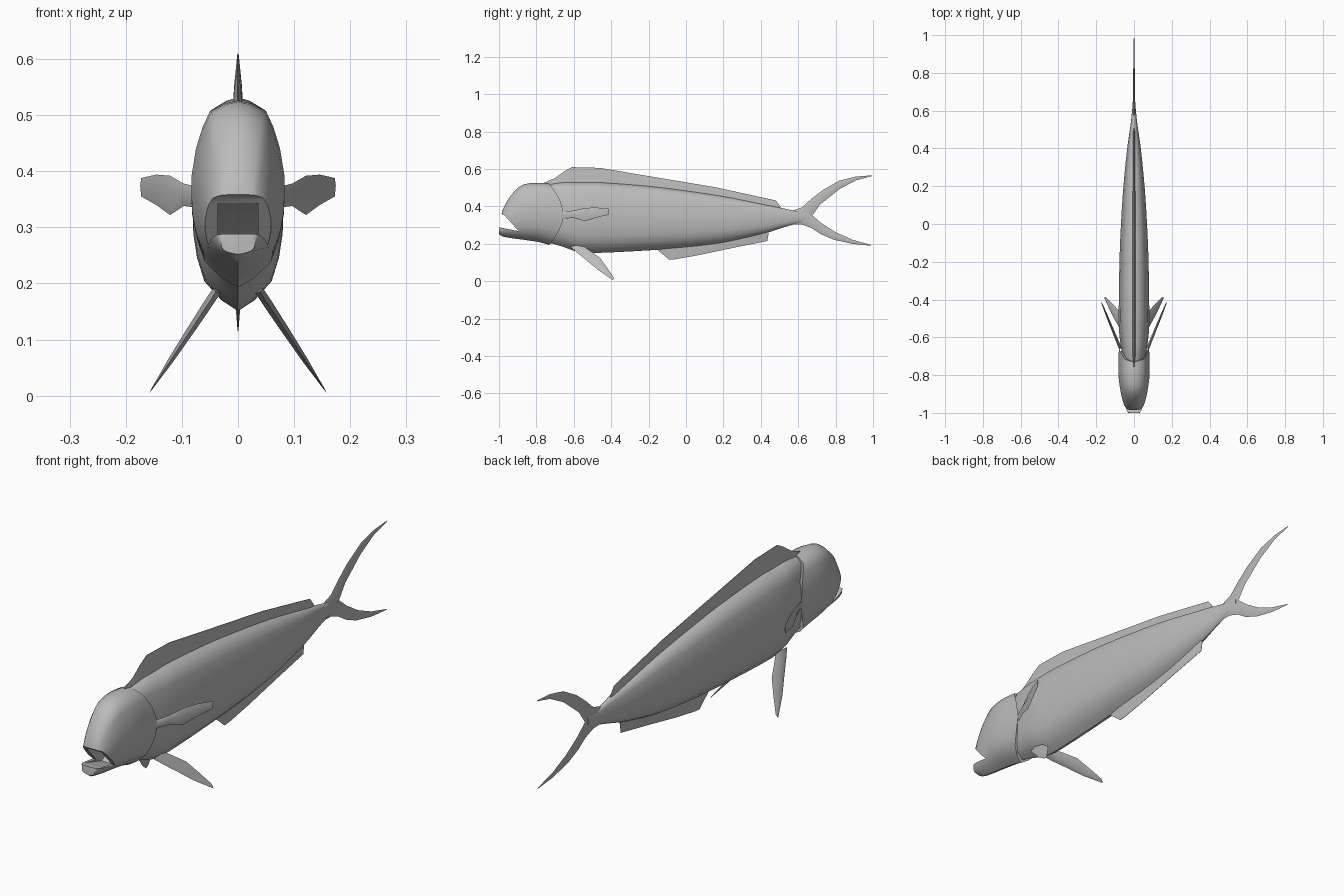
import bpy, bmesh, math
from mathutils import Vector

if "Cube" in bpy.data.objects:
    bpy.data.objects.remove(bpy.data.objects["Cube"])

grey = bpy.data.materials.new("grey skin")
grey.diffuse_color = (0.5, 0.5, 0.5, 1)
grey.use_nodes = True
grey.node_tree.nodes["Principled BSDF"].inputs["Base Color"].default_value = grey.diffuse_color


def make(name, rings, angle=40):
    """Skin a list of closed rings, capped at both ends."""
    bm = bmesh.new()
    vr = [[bm.verts.new(p) for p in ring] for ring in rings]
    n = len(vr[0])
    for a, b in zip(vr, vr[1:]):
        for i in range(n):
            j = (i + 1) % n
            bm.faces.new((a[i], a[j], b[j], b[i]))
    bm.faces.new(vr[0][::-1])
    bm.faces.new(vr[-1])
    bmesh.ops.recalc_face_normals(bm, faces=bm.faces)
    me = bpy.data.meshes.new(name)
    bm.to_mesh(me)
    bm.free()
    me.materials.append(grey)
    ob = bpy.data.objects.new(name, me)
    bpy.context.collection.objects.link(ob)
    shade(ob, angle)
    return ob


def shade(ob, angle=40):
    bpy.ops.object.select_all(action='DESELECT')
    ob.select_set(True)
    bpy.context.view_layer.objects.active = ob
    bpy.ops.object.shade_smooth_by_angle(angle=math.radians(angle))


def smooth(rows, steps):
    """Catmull-Rom refinement of a station list."""
    vs = [Vector(r) for r in rows]
    out = []
    for i in range(len(vs) - 1):
        p0, p1, p2, p3 = vs[max(i - 1, 0)], vs[i], vs[i + 1], vs[min(i + 2, len(vs) - 1)]
        for k in range(steps):
            t = k / steps
            out.append(p1 + (p2 - p0) * (t / 2) + (p0 * 2 - p1 * 5 + p2 * 4 - p3) * (t * t / 2)
                       + (p1 * 3 - p0 - p2 * 3 + p3) * (t ** 3 / 2))
    return out + [vs[-1]]


def section(station, profile, shift=lambda t: 0):
    """Mirrored ring from (y, bottom, top, half width) and (height, width) pairs."""
    y, lo, hi, w = station
    right = [(w * f, y + shift(t), lo + (hi - lo) * t) for t, f in profile]
    left = [(-x, y, z) for x, y, z in reversed(right) if x > 1e-6]
    return right + left


# Cross-section: keeled belly, full flanks, narrow back
FLANK = [(0, 0), (.05, .36), (.14, .74), (.25, .9), (.36, .98), (.47, 1), (.57, 1),
         (.73, .9), (.85, .76), (.94, .6), (.985, .25), (1, 0)]

# Trunk
trunk = [(-.78, .22, .51, .05), (-.66, .185, .53, .068), (-.57, .155, .53, .079),
         (-.46, .152, .53, .081), (-.2, .165, .51, .077), (0, .18, .485, .069),
         (.2, .205, .455, .056), (.4, .25, .415, .036), (.52, .287, .39, .019),
         (.6, .31, .372, .01), (.66, .315, .37, .005)]
make("body", [section(s, FLANK) for s in smooth(trunk, 3)])

# Head with a gill cover whose rear edge bows backwards
skull = [(-1, .252, .29, .03), (-.982, .24, .375, .043), (-.955, .234, .43, .054),
         (-.92, .228, .478, .064), (-.87, .222, .517, .074), (-.8, .212, .526, .083),
         (-.74, .203, .525, .082), (-.69, .193, .522, .08)]
rings = []
for s in smooth(skull, 2):
    k = max(0, (s[0] + .8) / .11)
    rings.append(section(s, FLANK, lambda t: k * (.075 * math.sin(math.pi * t) - .04)))
head = make("head", rings)


# Open mouth: a wedge through the lips and a narrower throat behind it
def wedge(name, w, pts):
    return make(name, [[(x, y, z) for y, z in pts] for x in (-w, w)])


cuts = [wedge("mouth_cutter", .2, [(-1.06, .3), (-.895, .268), (-.97, .352), (-1.06, .39)]),
        wedge("throat_cutter", .036, [(-.985, .287), (-.86, .25), (-.8, .28), (-.86, .32), (-.97, .345)])]
for c in cuts:
    m = head.modifiers.new("cut", 'BOOLEAN')
    m.operation, m.object, m.solver = 'DIFFERENCE', c, 'EXACT'
    bpy.context.view_layer.objects.active = head
    bpy.ops.object.modifier_apply(modifier=m.name)
    bpy.data.objects.remove(c)
shade(head)

# Dorsal and anal fins: thin blades that taper to their free edge
dorsal = [(-.77, .5, .522, .004), (-.7, .51, .552, .008), (-.65, .51, .588, .009),
          (-.61, .51, .61, .009), (-.46, .51, .606, .009), (-.2, .49, .562, .009),
          (.16, .44, .502, .008), (.48, .38, .432, .006), (.505, .38, .4, .004)]
make("dorsal_fin", [section(s, [(0, 1), (.4, .8), (1, .12)]) for s in dorsal])
anal = [(-.15, .165, .2, .003), (-.09, .115, .2, .006), (-.06, .117, .2, .006),
        (.07, .14, .21, .006), (.25, .178, .24, .006), (.435, .215, .28, .005),
        (.44, .245, .28, .004)]
make("anal_fin", [section(s, [(0, .12), (.6, .8), (1, 1)]) for s in anal])


def blade(name, rows, normal):
    """Lens-shaped fin from (leading point, trailing point, half thickness) rows."""
    n = Vector(normal).normalized()
    rings = []
    for a, b, h in rows:
        a, b = Vector(a), Vector(b)
        mid = a.lerp(b, .4)
        rings.append([a, mid + n * h, b, mid - n * h])
    return make(name, rings, 50)


# Forked tail, one blade for each lobe: lead y z, trail y z, half thickness
upper = [(.56, .375, .58, .33, .009), (.62, .395, .64, .335, .007), (.67, .44, .675, .352, .006),
         (.73, .487, .717, .41, .005), (.82, .538, .82, .492, .004),
         (.91, .56, .91, .54, .003), (.995, .566, .995, .562, .001)]
lower = [(.56, .305, .58, .35, .009), (.62, .303, .64, .36, .007), (.67, .285, .675, .352, .006),
         (.72, .252, .725, .31, .005), (.79, .222, .8, .262, .004),
         (.89, .2, .89, .222, .003), (.99, .19, .99, .194, .001)]
for name, lobe in (("upper_tail_lobe", upper), ("lower_tail_lobe", lower)):
    blade(name, [((0, a, b), (0, c, d), h) for a, b, c, d, h in lobe], (1, 0, 0))

# Paired fins
for side, s in (("right", 1), ("left", -1)):
    # Pectoral: swept out and back from the gill edge
    rows = [(-.66, .372, .335, .008), (-.6, .378, .338, .007), (-.54, .392, .322, .006),
            (-.48, .394, .34, .005), (-.415, .388, .355, .002)]
    px = lambda y: s * (.072 + (y + .66) * .41)
    blade(side + "_pectoral_fin",
          [((px(y), y, a), (px(y), y, b), h) for y, a, b, h in rows], (s, -.41, 0))
    # Pelvic: long, hanging down, out and back
    rows = [(-.62, .185, -.55, .19, .008), (-.585, .155, -.515, .165, .008),
            (-.53, .11, -.46, .125, .007), (-.47, .06, -.42, .07, .005),
            (-.39, .005, -.387, .02, .001)]
    qx = lambda z: s * (.036 + (.19 - z) * .66)
    blade(side + "_pelvic_fin",
          [((qx(b), a, b), (qx(d), c, d), h) for a, b, c, d, h in rows], (s, 0, .66))
